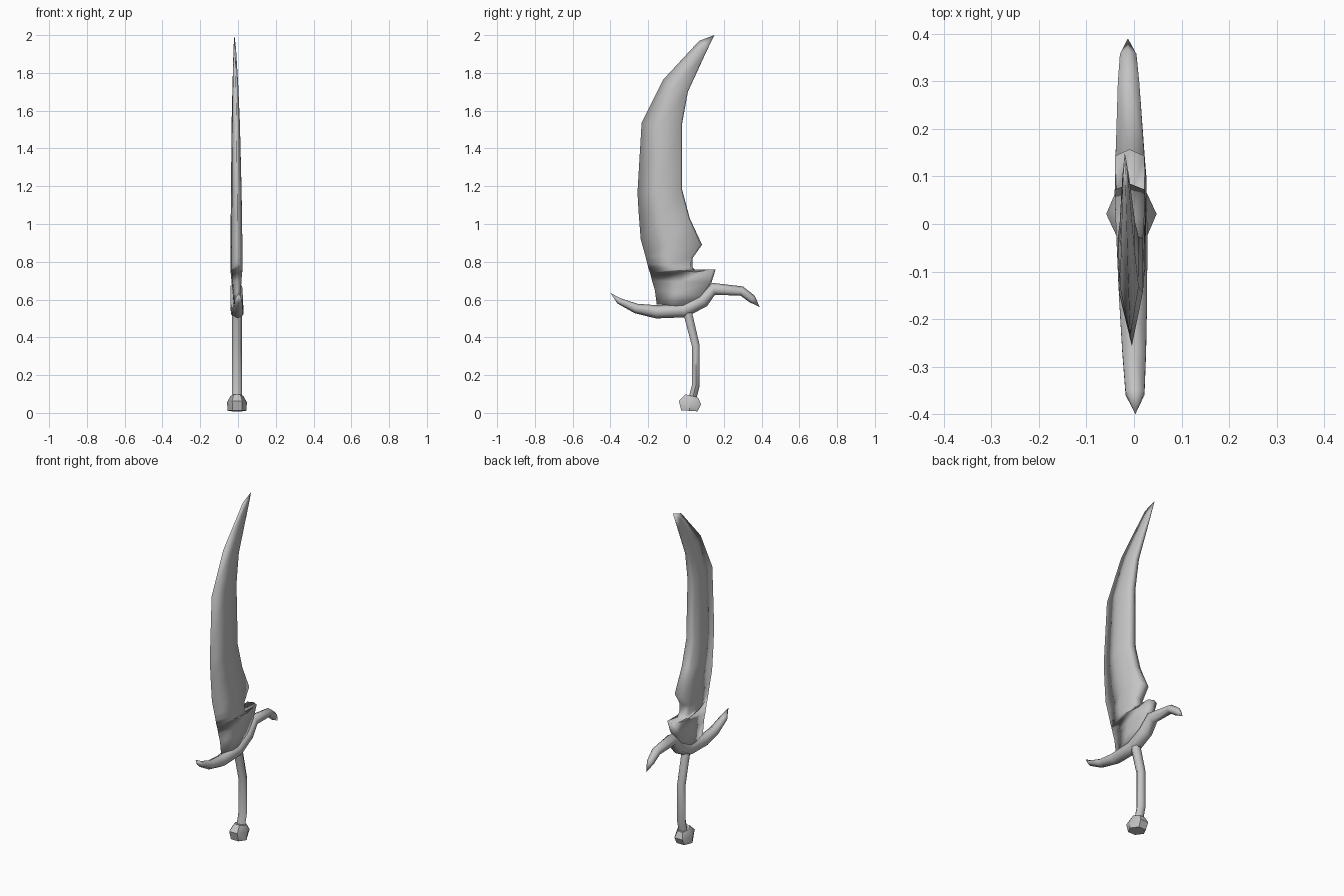
import bpy, bmesh, math
from mathutils import Vector

cube = bpy.data.objects.get("Cube")
if cube:
    bpy.data.objects.remove(cube, do_unlink=True)

steel = bpy.data.materials.new("grey_steel")
steel.use_nodes = True
GREY = (0.55, 0.55, 0.55, 1)
steel.diffuse_color = GREY
steel.node_tree.nodes["Principled BSDF"].inputs["Base Color"].default_value = GREY


def place(x, y, z):
    """Apply the slight twist and lean shared by all parts."""
    return Vector((x - 0.005 - 0.02 * y - 0.008 * max(0, z - 0.6), y, z))


def loft(name, rings, sharp_angle=180):
    """Skin a list of equal rings, cap both ends and shade smooth."""
    bm = bmesh.new()
    rows = [[bm.verts.new(place(*p)) for p in ring] for ring in rings]
    n = len(rows[0])
    for a, b in zip(rows, rows[1:]):
        for i in range(n):
            j = (i + 1) % n
            bm.faces.new((a[i], a[j], b[j], b[i]))
    bm.faces.new(rows[0][::-1])
    bm.faces.new(rows[-1])
    bmesh.ops.remove_doubles(bm, verts=bm.verts, dist=0.0005)
    bmesh.ops.recalc_face_normals(bm, faces=bm.faces)
    mesh = bpy.data.meshes.new(name)
    bm.to_mesh(mesh)
    bm.free()
    mesh.shade_smooth()
    if sharp_angle < 180:
        mesh.set_sharp_from_angle(angle=math.radians(sharp_angle))
    mesh.materials.append(steel)
    obj = bpy.data.objects.new(name, mesh)
    bpy.context.collection.objects.link(obj)
    return obj


def tube(path, sides=6, phase=math.pi / 2):
    """Rings along a (y, z, half depth, half width) path in the yz plane."""
    rings = []
    for i, (y, z, r, w) in enumerate(path):
        a, b = path[max(i - 1, 0)], path[min(i + 1, len(path) - 1)]
        t = Vector((b[0] - a[0], b[1] - a[1])).normalized()
        ring = []
        for k in range(sides):
            ang = phase + k * math.tau / sides
            s = r * math.sin(ang)
            ring.append((w * math.cos(ang), y - t.y * s, z + t.x * s))
        rings.append(ring)
    return rings


# Blade: cutting edge y, z, spine y, z, half thickness
stations = [
    (-.155, .575, .02, .56, .018), (-.165, .65, .09, .62, .020),
    (-.18, .70, .135, .69, .026), (-.19, .74, .157, .76, .031),
    (-.20, .77, .06, .745, .032), (-.205, .79, .035, .77, .032),
    (-.215, .83, .035, .82, .032), (-.24, .92, .085, .89, .032),
    (-.25, 1.05, .02, 1.03, .030), (-.257, 1.165, -.02, 1.18, .028),
    (-.235, 1.535, -.02, 1.535, .022), (-.12, 1.765, .01, 1.70, .016),
    (.07, 1.97, .102, 1.90, .007), (.15, 2.0, .15, 2.0, 0)]
blade_rings = []
for fy, fz, by, bz, w in stations:
    front, back = Vector((fy, fz)), Vector((by, bz))
    ring = []
    for t, x in ((0, 0), (.48, .9), (.96, 1), (1, 0), (.96, -1), (.48, -.9)):
        p = front.lerp(back, t)
        ring.append((x * w, p.x, p.y))
    blade_rings.append(ring)
loft("blade", blade_rings)

# Crossguard: a curved bar with pointed ends
loft("crossguard", tube([
    (-.40, .635, 0, 0), (-.355, .593, .016, .023), (-.265, .553, .026, .029),
    (-.157, .535, .035, .034), (-.01, .542, .037, .038), (.09, .594, .036, .038),
    (.145, .657, .033, .035), (.295, .645, .025, .026), (.35, .603, .022, .02),
    (.39, .56, 0, 0)]))

# Grip: bent six-sided rod
loft("grip", tube([
    (.03, .06, .024, .027), (.052, .145, .024, .027),
    (.052, .355, .024, .027), (.005, .545, .027, .027)], phase=0), 65)

# Pommel: tilted faceted knob
loft("pommel", tube([
    (.018, .011, .050, .049), (.021, .055, .069, .053),
    (.03, .09, .040, .034)], phase=0), 50)
